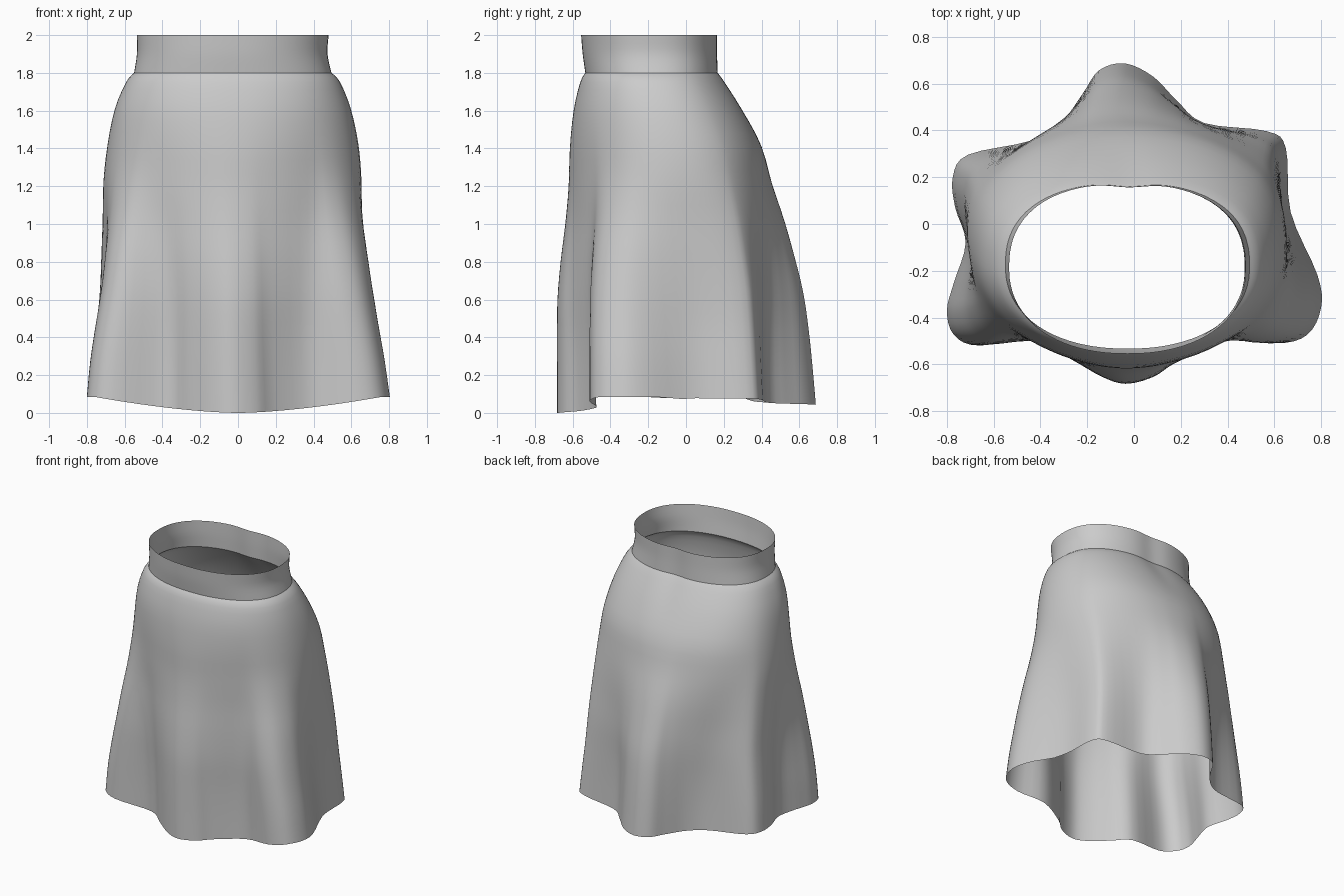
import bpy, bmesh, math

if "Cube" in bpy.data.objects:
    bpy.data.objects.remove(bpy.data.objects["Cube"])

# Hem outline seen from above, counter-clockwise from the back fold
HEM = [(-0.04, .685), (-.15, .655), (-.22, .555), (-.31, .435), (-.44, .355), (-.71, .295),
       (-.775, .20), (-.765, .07), (-.72, -.08), (-.77, -.25), (-.80, -.37), (-.77, -.475),
       (-.66, -.52), (-.39, -.475), (-.26, -.56), (-.14, -.645), (-.03, -.683), (.10, -.645),
       (.20, -.565), (.40, -.475), (.61, -.51), (.74, -.475), (.80, -.36), (.785, -.22),
       (.67, .05), (.65, .32), (.57, .395), (.30, .43), (.18, .53), (.08, .63)]

# Levels: z, left, right, front, back, fold strength
BAND = [(2.0, -.535, .48, -.555, .172, 0), (1.9, -.535, .474, -.547, .172, 0),
        (1.8, -.55, .495, -.533, .175, 0)]
BODY = [(1.8, -.55, .495, -.533, .175, 0), (1.75, -.592, .54, -.56, .21, 0),
        (1.6, -.652, .598, -.595, .30, .0), (1.4, -.693, .643, -.615, .40, .05),
        (1.2, -.718, .668, -.622, .455, .15), (1.0, -.728, .686, -.64, .52, .35),
        (.8, -.738, .708, -.665, .575, .55), (.6, -.748, .728, -.682, .622, .72),
        (.4, -.767, .75, -.685, .65, .86), (.2, -.787, .777, -.685, .67, .95),
        (0, -.80, .80, -.685, .687, 1)]


def spline(pts, steps, closed):
    """Catmull-Rom resampling of tuples."""
    n, out = len(pts), []
    get = (lambda i: pts[i % n]) if closed else (lambda i: pts[max(0, min(n - 1, i))])
    for i in range(n if closed else n - 1):
        for s in range(steps):
            t = s / steps
            out.append(tuple(b + .5 * t * (c - a + t * (2*a - 5*b + 4*c - d + t * (3*(b - c) + d - a)))
                             for a, b, c, d in zip(get(i-1), get(i), get(i+1), get(i+2))))
    return out if closed else out + [pts[-1]]


OUTLINE = [(x / .80, y / .685) for x, y in spline(HEM, 4, True)]


def ring(level):
    z, l, r, f, b, w = level
    waist = max(0, min(1, (z - 1.3) / .5))
    out = []
    for u, v in OUTLINE:
        # rounded oval (fuller at the back) blended towards the folded hem outline
        n = 2.3 + .1 * waist if v > 0 else 1.95 + .25 * waist
        k = (abs(u) ** n + abs(v) ** n) ** (-1 / n)
        s = k + (1 - k) * w
        x = (l + r) / 2 + u * s * (r - l) / 2
        y = (f + b) / 2 + v * s * (b - f) / 2
        # small hollow at the back of the waist
        if v > 0:
            y -= .015 * math.exp(-((x + .02) / .1) ** 2) * max(0, min(1, (z - 1.5) / .3))
        # hem rises towards the sides
        mid = 0 if v < 0 else .045
        lift = mid + (.085 - mid) * min(1, abs(u) / .95) ** 1.6
        out.append((x, y, z + lift * max(0, 1 - z / 1.8)))
    return out


def loft(name, levels, steps):
    bm = bmesh.new()
    rows = [[bm.verts.new(p) for p in ring(lv)] for lv in spline(levels, steps, False)]
    n = len(OUTLINE)
    for a, b in zip(rows, rows[1:]):
        for i in range(n):
            bm.faces.new((a[i], b[i], b[(i + 1) % n], a[(i + 1) % n])).smooth = True
    me = bpy.data.meshes.new(name)
    bm.to_mesh(me)
    bm.free()
    ob = bpy.data.objects.new(name, me)
    bpy.context.collection.objects.link(ob)
    return ob


# Waistband and flared skirt, open sheets meeting at a crisp seam
loft("waistband", BAND, 4)
loft("skirt_body", BODY, 3)
